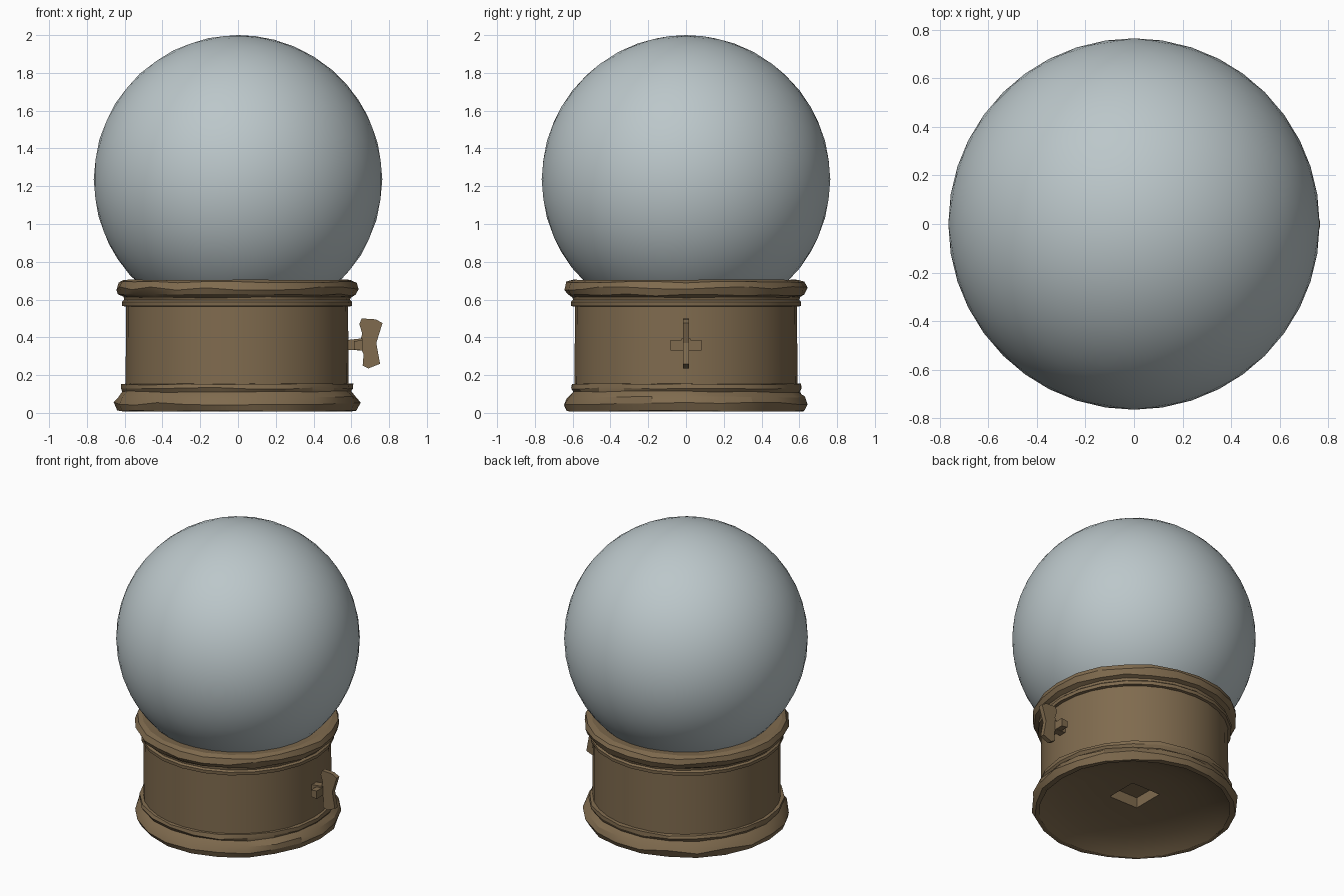
import bpy, bmesh, math, random
from mathutils import Vector

if "Cube" in bpy.data.objects:
    bpy.data.objects.remove(bpy.data.objects["Cube"])

random.seed(4)
CX = -0.005  # base axis sits a touch left of the key side


def material(name, rgb):
    m = bpy.data.materials.new(name)
    m.diffuse_color = (*rgb, 1)
    m.use_nodes = True
    m.node_tree.nodes["Principled BSDF"].inputs["Base Color"].default_value = m.diffuse_color
    return m


glass = material("frosted_glass", (0.50, 0.57, 0.59))
wood = material("brown_wood", (0.215, 0.147, 0.077))


def finish(name, bm, mat, angle=None):
    bmesh.ops.recalc_face_normals(bm, faces=bm.faces)
    me = bpy.data.meshes.new(name)
    bm.to_mesh(me)
    bm.free()
    ob = bpy.data.objects.new(name, me)
    bpy.context.collection.objects.link(ob)
    me.materials.append(mat)
    if angle:
        bpy.context.view_layer.objects.active = ob
        ob.select_set(True)
        bpy.ops.object.shade_smooth_by_angle(angle=math.radians(angle))
        ob.select_set(False)
    return ob


def lathe(name, profile, segs, angle):
    """Profile rows: radius, height, radial jitter, height jitter."""
    bm = bmesh.new()
    rings = []
    for r, z, jr, jz in profile:
        ring = []
        for i in range(segs):
            a = 2 * math.pi * i / segs
            rr = r + random.uniform(-jr, jr)
            ring.append(bm.verts.new((CX + rr * math.cos(a), rr * math.sin(a),
                                      z + random.uniform(-jz, jz))))
        rings.append(ring)
    for lo, hi in zip(rings, rings[1:]):
        for i in range(segs):
            j = (i + 1) % segs
            bm.faces.new((lo[i], lo[j], hi[j], hi[i]))
    return finish(name, bm, wood, angle)


# Glass globe, open underneath where the base holds it
bm = bmesh.new()
bmesh.ops.create_icosphere(bm, subdivisions=4, radius=0.764)
bmesh.ops.translate(bm, verts=bm.verts, vec=(0, 0, 1.236))
low = [v for v in bm.verts if v.co.z < 0.58]
bmesh.ops.delete(bm, geom=low, context='VERTS')
finish("globe", bm, glass, 40)

# Base drum
lathe("drum", [(0.59, 0.13, 0, 0), (0.588, 0.59, 0, 0)], 32, 30)

# Carved top rim
lathe("top_rim", [
    (0.585, 0.562, 0, 0), (0.608, 0.566, 0, 0), (0.61, 0.588, 0, 0),
    (0.598, 0.598, 0, 0), (0.602, 0.612, 0.004, 0.003),
    (0.628, 0.625, 0.006, 0.006), (0.642, 0.660, 0.006, 0.010),
    (0.632, 0.692, 0.006, 0.004), (0.600, 0.704, 0.004, 0.002),
    (0.50, 0.692, 0, 0)], 24, 22)

# Carved foot rim, turning under into the hollow
lathe("foot_rim", [
    (0.58, 0.155, 0, 0), (0.612, 0.152, 0.005, 0.004),
    (0.616, 0.130, 0.006, 0.005), (0.606, 0.112, 0.004, 0.004),
    (0.634, 0.080, 0.009, 0.008), (0.648, 0.050, 0.008, 0.010),
    (0.630, 0.010, 0.010, 0.004), (0.600, 0.008, 0.006, 0)], 22, 22)

# Hollow underside: dish running in to a square recess
bm = bmesh.new()
segs, h = 32, 0.11
rows = [(0.61, 0.008), (0.56, 0.035), (0.46, 0.07), (0.32, 0.095), (0.2, 0.105)]
rings = [[bm.verts.new((CX + r * math.cos(2 * math.pi * i / segs),
                        r * math.sin(2 * math.pi * i / segs), z))
          for i in range(segs)] for r, z in rows]
for z in (0.108, 0.18):  # square edge and recess walls
    ring = []
    for i in range(segs):
        a = 2 * math.pi * i / segs
        s = h / max(abs(math.cos(a)), abs(math.sin(a)))
        ring.append(bm.verts.new((CX + s * math.cos(a), s * math.sin(a), z)))
    rings.append(ring)
for lo, hi in zip(rings, rings[1:]):
    for i in range(segs):
        j = (i + 1) % segs
        bm.faces.new((lo[i], hi[i], hi[j], lo[j]))
bm.faces.new(rings[-1])
dish = finish("underside", bm, wood, 35)
dish.data.flip_normals()
if dish.data.polygons[0].normal.z > 0 is False:
    dish.data.update()


def prism(name, outline, thick):
    """Side outline in x and z, extruded evenly along y."""
    bm = bmesh.new()
    f = bm.faces.new([bm.verts.new((x, -thick / 2, z)) for x, z in outline])
    ext = bmesh.ops.extrude_face_region(bm, geom=[f])
    bmesh.ops.translate(bm, vec=Vector((0, thick, 0)),
                        verts=[v for v in ext["geom"] if isinstance(v, bmesh.types.BMVert)])
    return finish(name, bm, wood)


# Winding key: shaft, crossbar and two-winged handle
prism("key_shaft", [(0.57, 0.335), (0.66, 0.33), (0.66, 0.395), (0.57, 0.385)], 0.05)
prism("key_crossbar", [(0.615, 0.335), (0.66, 0.33), (0.66, 0.385), (0.615, 0.38)], 0.165)
prism("key_handle", [(0.64, 0.36), (0.665, 0.31), (0.66, 0.25), (0.69, 0.235),
                     (0.752, 0.26), (0.732, 0.37), (0.765, 0.475), (0.73, 0.495),
                     (0.655, 0.5), (0.642, 0.47), (0.658, 0.42)], 0.03)
